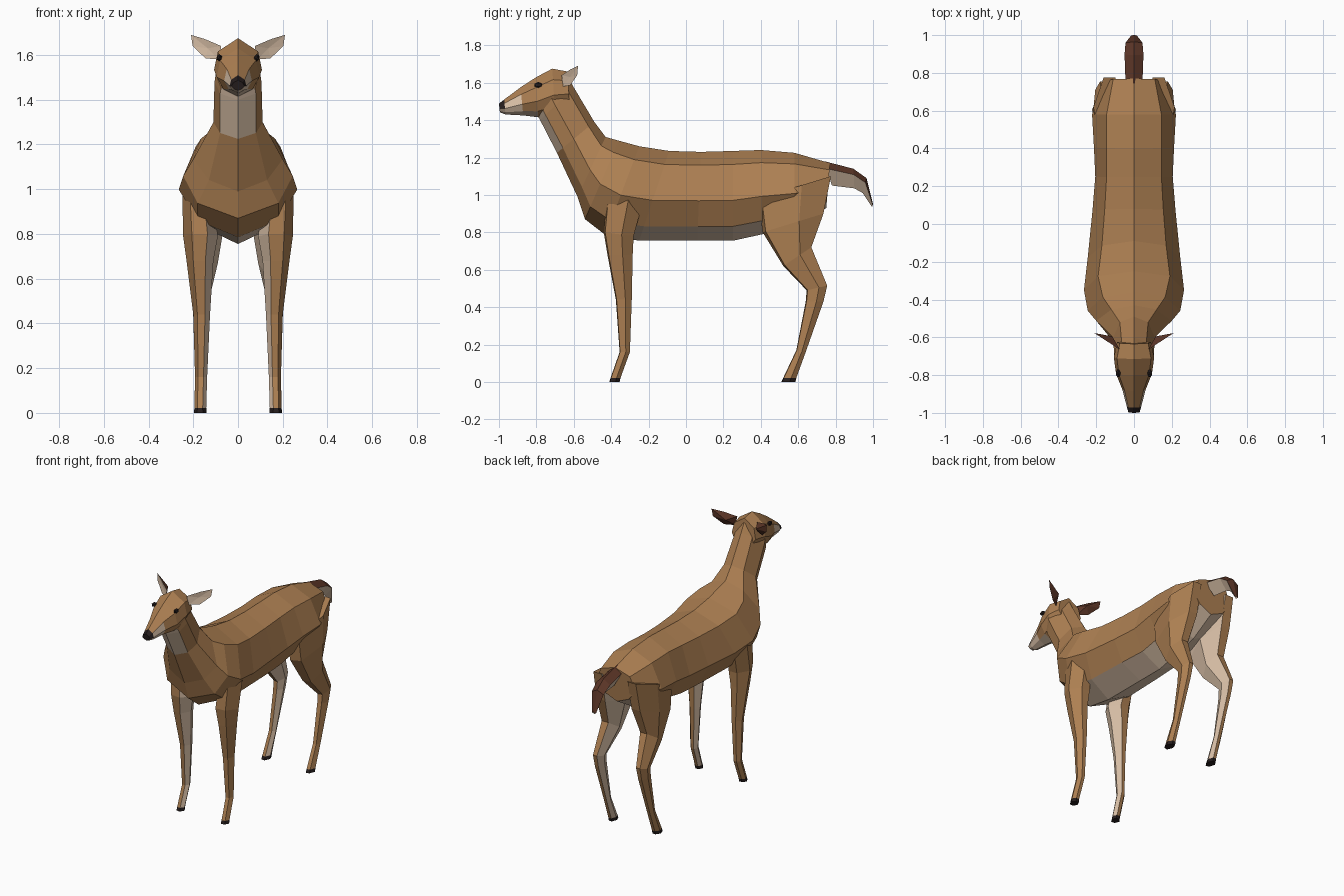
import bpy, bmesh
from mathutils import Vector

if "Cube" in bpy.data.objects:
    bpy.data.objects.remove(bpy.data.objects["Cube"])


def material(name, rgb):
    m = bpy.data.materials.new(name)
    m.diffuse_color = (*rgb, 1)
    m.use_nodes = True
    m.node_tree.nodes["Principled BSDF"].inputs["Base Color"].default_value = m.diffuse_color
    return m


BROWN, PALE, DARK, BLACK = range(4)
MATS = [material("coat brown", (.42, .215, .085)), material("pale fur", (.70, .53, .39)),
        material("dark brown", (.105, .036, .02)), material("hoof black", (.018, .012, .012))]


def finish(name, bm):
    bmesh.ops.recalc_face_normals(bm, faces=bm.faces)
    me = bpy.data.meshes.new(name)
    bm.to_mesh(me)
    bm.free()
    for m in MATS:
        me.materials.append(m)
    ob = bpy.data.objects.new(name, me)
    bpy.context.collection.objects.link(ob)
    return ob


def loft(name, rings, rule, caps=(BROWN, BROWN)):
    """Skin equal-sized rings; rule(ring, side) gives the colour."""
    bm = bmesh.new()
    vs = [[bm.verts.new(p) for p in r] for r in rings]
    n = len(rings[0])
    for i in range(len(vs) - 1):
        for j in range(n):
            k = (j + 1) % n
            f = bm.faces.new((vs[i][j], vs[i][k], vs[i + 1][k], vs[i + 1][j]))
            f.material_index = rule(i, j)
    for r, c in ((vs[0], caps[0]), (vs[-1], caps[1])):
        bm.faces.new(r).material_index = c
    return finish(name, bm)


def section(row, fr):
    """Eight-sided ring: top, upper, side, lower, bottom and mirrored."""
    yt, zt, yb, zb, *w = row
    p = lambda x, f: Vector((x, yt + (yb - yt) * f, zt + (zb - zt) * f))
    half = [(w[i], fr[i]) for i in range(3)]
    return ([p(0, 0)] + [p(x, f) for x, f in half] + [p(0, 1)]
            + [p(-x, f) for x, f in reversed(half)])


# Neck and torso: top y, z, bottom y, z, then three half-widths
torso = [
    (-.63, 1.63, -.79, 1.42, .06, .10, .075),
    (-.60, 1.575, -.78, 1.40, .065, .105, .08),
    (-.49, 1.39, -.69, 1.225, .075, .11, .08),
    (-.43, 1.31, -.58, .99, .12, .20, .13),
    (-.36, 1.29, -.54, .87, .165, .245, .18),
    (-.25, 1.26, -.43, .785, .19, .265, .18),
    (-.09, 1.235, -.25, .755, .17, .245, .16),
    (.08, 1.23, .06, .755, .155, .22, .15),
    (.25, 1.235, .25, .755, .145, .205, .14),
    (.40, 1.24, .41, .79, .145, .212, .14),
    (.58, 1.225, .58, .83, .145, .222, .14),
    (.77, 1.17, .75, .93, .11, .15, .09)]
loft("torso_and_neck", [section(r, (.15, .55, .84)) for r in torso],
     lambda i, j: PALE if j in (3, 4) and (i < 2 or i > 4) else BROWN)

# Head with black nose and pale muzzle
head = [
    (-1.0, 1.488, -.995, 1.442, .02, .03, .018),
    (-.972, 1.51, -.965, 1.43, .03, .038, .025),
    (-.885, 1.575, -.87, 1.425, .05, .062, .042),
    (-.80, 1.63, -.79, 1.415, .08, .095, .065),
    (-.715, 1.675, -.70, 1.44, .09, .107, .085),
    (-.635, 1.66, -.62, 1.46, .075, .09, .06)]


def head_rule(i, j):
    if i == 0:
        return BLACK if j in (0, 1, 6, 7) else PALE
    if i == 1 and j not in (0, 7):
        return PALE
    return PALE if j in (3, 4) and i == 2 else BROWN


loft("head", [section(r, (.25, .6, .85)) for r in head], head_rule, (BLACK, BROWN))

# Tail: dark above, pale below
tail = [(.74, 1.18, .78, 1.05, .045), (.895, 1.14, .90, 1.035, .05),
        (.965, 1.09, .945, 1.01, .045), (1.0, .95, .995, .935, .015)]
loft("tail", [[(0, a, b), (w, a + (c - a) * .3, b + (d - b) * .3), (0, c, d),
               (-w, a + (c - a) * .3, b + (d - b) * .3)] for a, b, c, d, w in tail],
     lambda i, j: DARK if j in (0, 3) else PALE, (DARK, PALE))

# Legs: front y, z, back y, z, inner x, outer x (last two rings are the hoof)
front = [
    (-.42, 1.04, -.22, 1.0, .12, .25), (-.44, .80, -.28, .78, .09, .245),
    (-.42, .68, -.285, .68, .11, .23), (-.375, .44, -.29, .44, .125, .20),
    (-.355, .16, -.30, .16, .138, .192), (-.403, .022, -.35, .022, .142, .195),
    (-.41, 0, -.355, 0, .14, .197)]
hind = [
    (.385, .98, .775, 1.10, .06, .215), (.41, .80, .735, .90, .06, .222),
    (.52, .62, .67, .72, .09, .215), (.645, .49, .755, .515, .13, .205),
    (.64, .43, .735, .43, .135, .20), (.59, .17, .64, .16, .142, .192),
    (.52, .022, .59, .022, .142, .195), (.51, 0, .585, 0, .14, .197)]
OUTLINE = [(.3, 0), (.75, .05), (1, .6), (.65, 1), (.25, 1), (0, .5)]
for side, s in (("right", 1), ("left", -1)):
    for part, rows in (("front_leg", front), ("hind_leg", hind)):
        rings = [[(s * (xi + (xo - xi) * u), a + (c - a) * v, b + (d - b) * v)
                  for u, v in OUTLINE] for a, b, c, d, xi, xo in rows]
        hoof = len(rows) - 2
        loft(f"{side}_{part}", rings,
             lambda i, j: BLACK if i == hoof else PALE if j in (4, 5) else BROWN,
             (BROWN, BLACK))

    # Ear: pale leaf in front, dark bulged back
    bm = bmesh.new()
    leaf = [(.075, 1.64), (.15, 1.672), (.21, 1.69), (.203, 1.64), (.145, 1.585), (.085, 1.58)]
    rim = [bm.verts.new((s * x, -.665 + (x - .075) * .65, z)) for x, z in leaf]
    inner = bm.verts.new((s * .135, -.62, 1.63))
    outer = bm.verts.new((s * .115, -.595, 1.63))
    for a, b in zip(rim, rim[1:] + rim[:1]):
        bm.faces.new((a, b, inner)).material_index = PALE
        bm.faces.new((b, a, outer)).material_index = DARK
    finish(f"{side}_ear", bm)

    # Eye
    bm = bmesh.new()
    bmesh.ops.create_icosphere(bm, subdivisions=1, radius=1)
    for v in bm.verts:
        v.co = Vector((s * .084, -.79, 1.588)) + Vector((v.co.x * .014, v.co.y * .023, v.co.z * .016))
    for f in bm.faces:
        f.material_index = BLACK
    finish(f"{side}_eye", bm)
